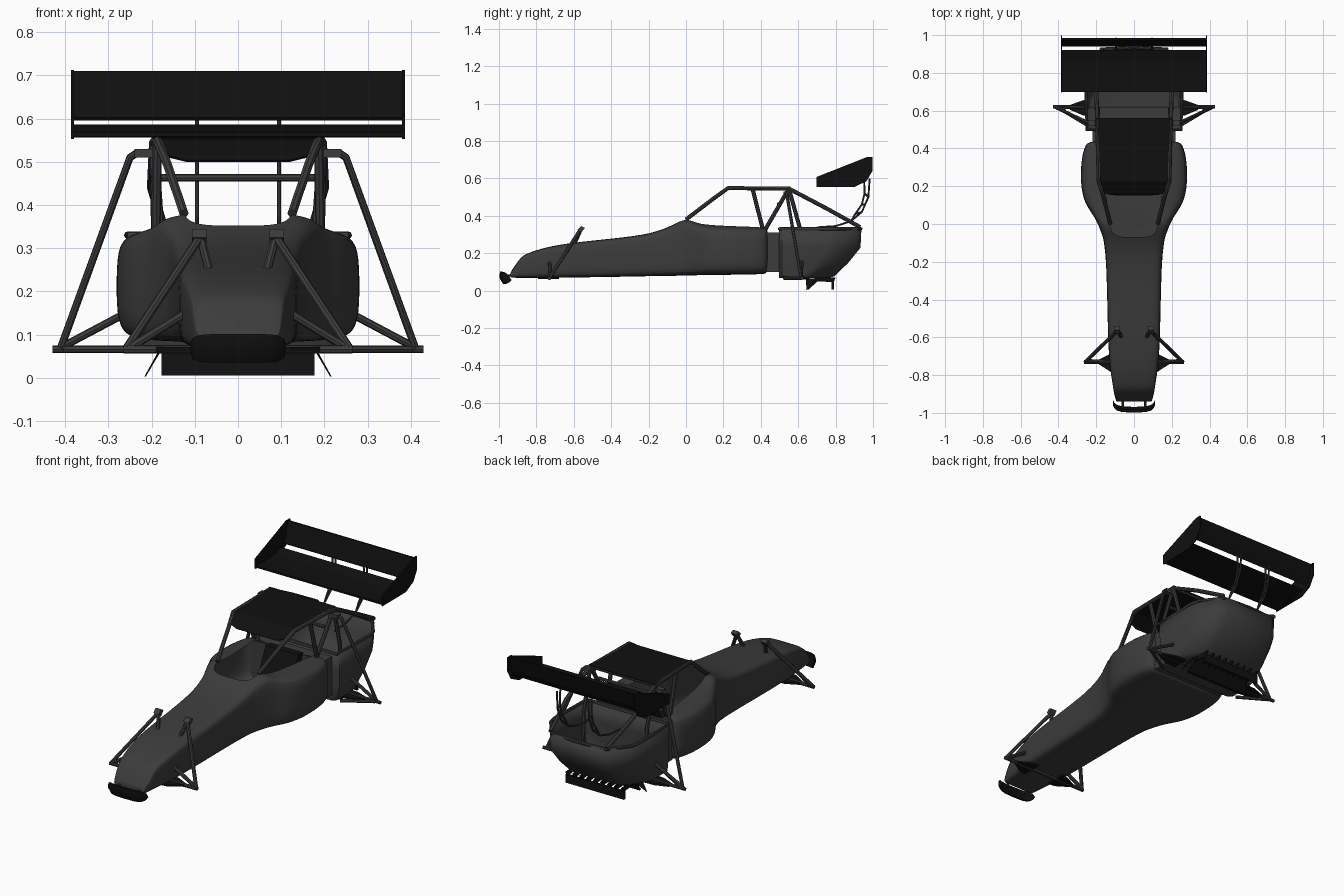
import bpy, bmesh, math

if "Cube" in bpy.data.objects:
    bpy.data.objects.remove(bpy.data.objects["Cube"])


def material(name, v):
    m = bpy.data.materials.new(name)
    m.diffuse_color = (v, v, v, 1)
    m.use_nodes = True
    m.node_tree.nodes["Principled BSDF"].inputs["Base Color"].default_value = m.diffuse_color
    return m


GREY = material("dark_grey", 0.045)
BLACK = material("black", 0.005)


def activate(ob):
    bpy.ops.object.select_all(action='DESELECT')
    bpy.context.view_layer.objects.active = ob
    ob.select_set(True)


def mesh_object(name, verts, faces, mat, mirror=False, subsurf=0, thick=0, smooth=True):
    me = bpy.data.meshes.new(name)
    me.from_pydata(verts, [], faces)
    bm = bmesh.new()
    bm.from_mesh(me)
    bmesh.ops.recalc_face_normals(bm, faces=bm.faces)
    bm.to_mesh(me)
    bm.free()
    ob = bpy.data.objects.new(name, me)
    bpy.context.collection.objects.link(ob)
    me.materials.append(mat)
    if mirror:
        ob.modifiers.new("mirror", 'MIRROR').merge_threshold = 0.0005
    if subsurf:
        s = ob.modifiers.new("subsurf", 'SUBSURF')
        s.levels = s.render_levels = subsurf
    if thick:
        s = ob.modifiers.new("solidify", 'SOLIDIFY')
        s.thickness, s.offset = thick, 0
    if smooth:
        activate(ob)
        bpy.ops.object.shade_smooth_by_angle(angle=math.radians(40))
    return ob


def prism(name, yz, x0, x1, mat, mirror=False):
    """Side profile in (y, z) extruded across x."""
    n = len(yz)
    verts = [(x, y, z) for x in (x0, x1) for y, z in yz]
    faces = [list(range(n)), list(range(n, 2 * n))]
    faces += [(i, (i + 1) % n, (i + 1) % n + n, i + n) for i in range(n)]
    return mesh_object(name, verts, faces, mat, mirror, smooth=False)


def tubes(name, paths, r, mat=GREY, mirror=True):
    cu = bpy.data.curves.new(name, 'CURVE')
    cu.dimensions, cu.bevel_depth, cu.bevel_resolution, cu.use_fill_caps = '3D', r, 2, True
    for p in paths:
        sp = cu.splines.new('POLY')
        sp.points.add(len(p) - 1)
        for pt, co in zip(sp.points, p):
            pt.co = (*co, 1)
    ob = bpy.data.objects.new(name, cu)
    bpy.context.collection.objects.link(ob)
    cu.materials.append(mat)
    activate(ob)
    bpy.ops.object.convert(target='MESH')
    ob = bpy.context.view_layer.objects.active
    if mirror:
        ob.modifiers.new("mirror", 'MIRROR')
    bpy.ops.object.shade_smooth_by_angle(angle=math.radians(40))
    return ob


# Main body: half sections (y, half width, rim half width, bottom, rim height), mirrored
sections = [
    (-.94, .092, .085, .07, .095), (-.93, .098, .085, .069, .11), (-.885, .108, .078, .068, .178),
    (-.85, .113, .08, .068, .20), (-.72, .134, .09, .069, .242), (-.5, .14, .095, .071, .268),
    (-.2, .146, .105, .077, .297), (-.09, .16, .112, .079, .342), (-.07, .165, .115, .079, .352),
    (0, .19, .125, .08, .388), (.05, .218, .135, .082, .362), (.11, .262, .142, .083, .352),
    (.2, .283, .152, .084, .346), (.33, .282, .165, .086, .342), (.41, .262, .172, .088, .338),
    (.432, .245, .175, .092, .334), (.437, .21, .175, .12, .31)]
verts, faces, N = [], [], 9
for y, w, t, b, z in sections:
    h = z - b
    verts += [(0, y, b), (w * .75, y, b), (w * .93, y, b + .05 * h), (w, y, b + .2 * h), (w, y, b + .68 * h),
              (w * .93 + t * .07, y, b + .92 * h), (w * .5 + t * .5, y, z - .006), (t, y, z), (0, y, z)]
for i in range(len(sections) - 1):
    for j in range(N - 1):
        if j == N - 2 and sections[i][0] >= -.08:      # open cockpit
            continue
        faces.append((i * N + j, i * N + j + 1, (i + 1) * N + j + 1, (i + 1) * N + j))
for k in (0, len(sections) - 1):
    o = k * N
    faces += [(o, o + 1, o + 7, o + 8), (o + 1, o + 2, o + 6, o + 7), (o + 2, o + 3, o + 5, o + 6), (o + 3, o + 4, o + 5)]
mesh_object("main_body", verts, faces, GREY, mirror=True, subsurf=2)

# Bulkhead between body and tail, and the seat
prism("bulkhead", [(.43, .1), (.5, .1), (.5, .31), (.43, .31)], -.22, .22, GREY)
prism("seat_base", [(.15, .1), (.36, .1), (.36, .16), (.15, .19)], -.1, .1, BLACK)
prism("seat_back", [(.3, .15), (.35, .15), (.42, .33), (.38, .33)], -.1, .1, BLACK)

# Tail tub: open-topped shell from stacked outlines (z, rear y, half width, rear half width)
levels = [(.07, .76, .235, .15), (.078, .79, .245, .155), (.15, .865, .252, .16), (.23, .93, .253, .165), (.33, .935, .255, .165)]
verts, faces = [], []
for z, ye, w, r in levels:
    verts += [(0, .5, z), (w - .02, .5, z), (w, .515, z), (w, ye - .17, z), (w - .01, ye - .12, z),
              (r + .02, ye - .025, z), (r - .02, ye, z), (0, ye, z)]
for i in range(len(levels) - 1):
    faces += [(i * 8 + j, i * 8 + j + 1, i * 8 + j + 9, i * 8 + j + 8) for j in range(7)]
faces.append(list(range(8)))
mesh_object("tail_tub", verts, faces, GREY, mirror=True, thick=.006)
tubes("tail_rim", [[(0, .5, .33), (.25, .5, .33), (.255, .77, .33), (.245, .82, .33), (.165, .925, .33), (0, .935, .33)]], .009)

# Roof panel with its drooping front edge
mesh_object("roof", [(-.12, .155, .502), (.12, .155, .502), (-.16, .165, .512), (.16, .165, .512), (-.185, .225, .55),
                     (.185, .225, .55), (-.2, .56, .553), (.2, .56, .553)],
            [(0, 1, 3, 2), (2, 3, 5, 4), (4, 5, 7, 6)], BLACK, thick=.006, smooth=False)

# Roll cage
top_front, top_rear = (.187, .225, .548), (.195, .55, .545)
tubes("roll_cage", [
    [(.125, 0, .38), (.165, .155, .498), top_front, top_rear],
    [top_rear, (.18, .42, .32)],
    [(.187, .355, .548), (.19, .41, .33)],
    [top_rear, (.2, .75, .44), (.17, .93, .34)],
    [top_rear, (.19, .61, .33), (.2, .61, .09)]], .011)
tubes("cage_crossbars", [[(-.18, .495, .463), (.18, .495, .463)], [(-.195, .55, .545), (.195, .55, .545)]], .009, mirror=False)

# Rear suspension
tubes("rear_suspension", [
    [(.19, .535, .52), (.235, .535, .52), (.25, .54, .51), (.41, .615, .07)],
    [(0, .62, .066), (.43, .62, .066)],
    [(.41, .615, .07), (.24, .62, .16)],
    [(.4, .615, .066), (.25, .525, .066)]], .009)
prism("rear_shock_mount", [(.52, .51), (.55, .51), (.55, .53), (.52, .53)], .18, .24, GREY, mirror=True)


def wishbone(name, pts, z):
    mesh_object(name, [(x, y, z) for x, y in pts], [range(len(pts))], BLACK, mirror=True, thick=.01, smooth=False)


wishbone("rear_wishbone", [(.2, .57), (.27, .575), (.34, .605), (.34, .63), (.27, .655), (.2, .66)], .063)
wishbone("front_wishbone", [(.08, -.79), (.12, -.785), (.19, -.74), (.19, -.72), (.12, -.685), (.08, -.68)], .066)

# Front suspension
tubes("front_suspension", [
    [(.088, -.565, .325), (.258, -.73, .068)],
    [(0, -.73, .066), (.265, -.73, .066)],
    [(.25, -.725, .07), (.12, -.73, .15)],
    [(.088, -.56, .33), (.065, -.6, .24)]], .01)
prism("front_shock_mount", [(-.58, .325), (-.56, .345), (-.54, .335), (-.56, .31)], .073, .107, GREY, mirror=True)

# Front bumper: rounded bar curving back at the ends
verts, faces = [], []
for x, y, h in [(0, -.995, .033), (.06, -.993, .033), (.09, -.985, .031), (.105, -.972, .024), (.11, -.96, .012)]:
    verts += [(x, y, .068 + h), (x, y - .003, .068), (x, y + .017, .068 - h), (x, y + .027, .068 - h), (x, y + .02, .068), (x, y + .012, .068 + h)]
for i in range(4):
    faces += [(i * 6 + j, i * 6 + (j + 1) % 6, i * 6 + 6 + (j + 1) % 6, i * 6 + 6 + j) for j in range(6)]
faces.append(range(24, 30))
mesh_object("front_bumper", verts, faces, BLACK, mirror=True)
tubes("bumper_bracket", [[(.06, -.975, .075), (.06, -.92, .085)]], .006)

# Rear wing: main plane, flap, end plates
prism("wing_main_plane", [(.70, .558), (.78, .556), (.86, .566), (.92, .586), (.86, .572), (.78, .566), (.70, .568)], -.38, .38, BLACK)
prism("wing_flap", [(.945, .596), (.965, .63), (.985, .71), (.975, .71), (.955, .64), (.94, .602)], -.38, .38, BLACK)
prism("wing_end_plate", [(.697, .553), (.9, .553), (.965, .585), (.997, .64), (.997, .713), (.965, .713), (.697, .607)],
      .38, .387, BLACK, mirror=True)

# Ladder-like wing supports
outer = [(.7, .338), (.8, .345), (.88, .37), (.94, .42), (.975, .5), (.982, .6)]
inner = [(.85, .375), (.905, .41), (.94, .46), (.955, .52), (.952, .6)]
rungs = [[outer[3], inner[1]], [outer[4], inner[3]], [(.96, .46), inner[2]]]
inner[:1] = [(.885, .375)]
tubes("wing_support", [[(.095, y, z) for y, z in p] for p in [outer, inner] + rungs], .005)

# Diffuser under the tail: slanted plate, rear plate, fins
prism("diffuser_plate", [(.64, .005), (.655, .005), (.72, .065), (.69, .065)], -.177, .177, BLACK)
prism("diffuser_rear", [(.777, .005), (.79, .005), (.79, .05), (.777, .05)], -.177, .177, BLACK)
for i in range(9):
    x = -.168 + i * .042
    prism("diffuser_fin", [(.69, .05), (.79, .045), (.8, .07), (.7, .07)], x - .003, x + .003, BLACK)
mesh_object("diffuser_side_blade", [(.18, .64, .062), (.18, .7, .066), (.215, .645, .003)], [(0, 1, 2)], BLACK, mirror=True, thick=.003, smooth=False)
